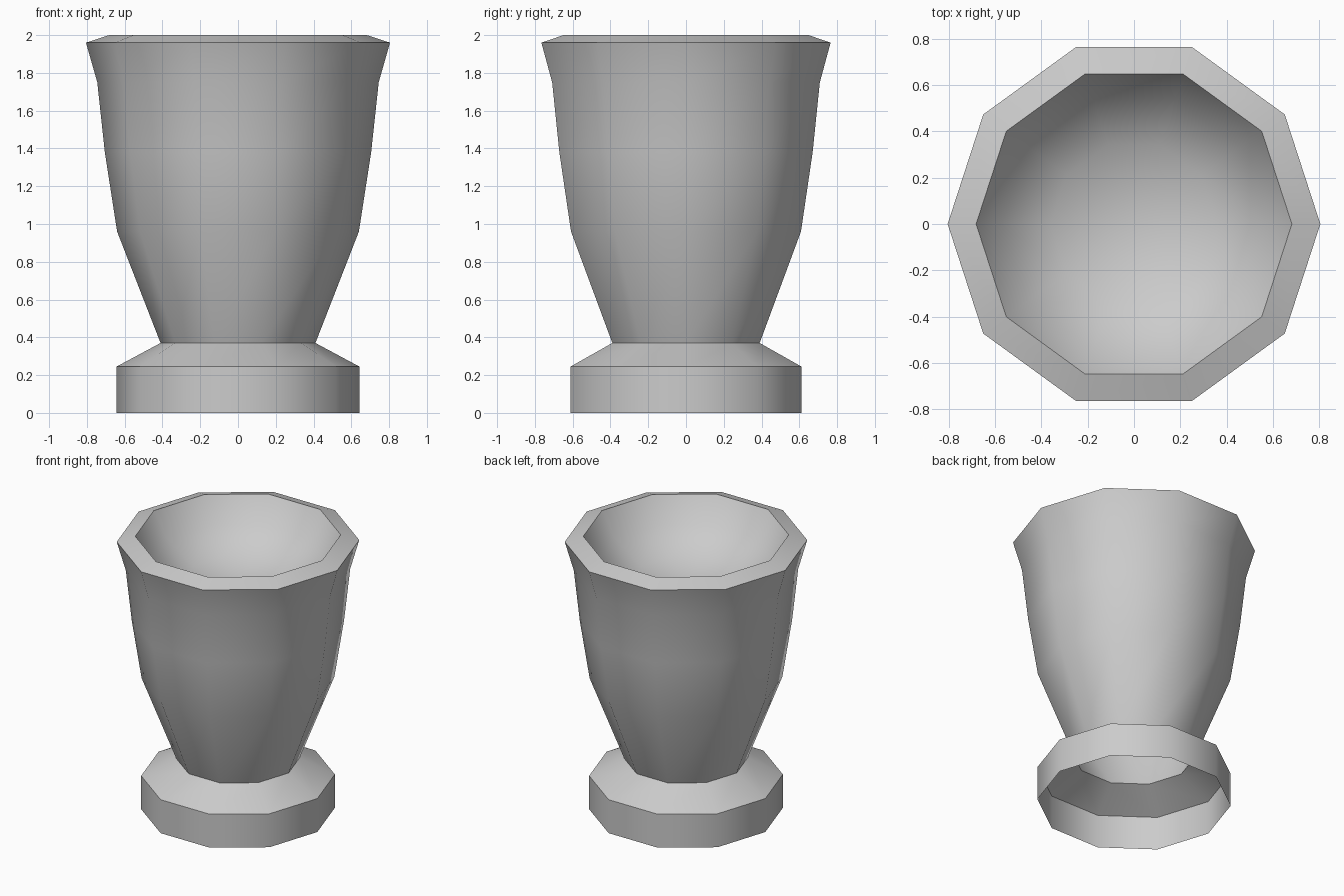
import bpy
import bmesh
from math import cos, sin, pi, radians

SIDES = 10

cube = bpy.data.objects.get("Cube")
if cube:
    bpy.data.objects.remove(cube, do_unlink=True)

# Plain grey material
grey = bpy.data.materials.new("plain_grey")
grey.use_nodes = True
color = (0.6, 0.6, 0.6, 1.0)
grey.diffuse_color = color
shader = next(n for n in grey.node_tree.nodes if n.type == 'BSDF_PRINCIPLED')
shader.inputs["Base Color"].default_value = color
shader.inputs["Roughness"].default_value = 0.8


def turned_part(name, profile):
    """Revolve (radius, height) points; a radius of zero closes to a pole."""
    bm = bmesh.new()
    rings = []
    for r, z in profile:
        if r == 0:
            rings.append([bm.verts.new((0, 0, z))] * SIDES)
        else:
            rings.append([bm.verts.new((r * cos(2 * pi * i / SIDES),
                                        r * sin(2 * pi * i / SIDES), z))
                          for i in range(SIDES)])
    for low, high in zip(rings, rings[1:]):
        for i in range(SIDES):
            j = (i + 1) % SIDES
            corners = [low[i], low[j], high[j], high[i]]
            bm.faces.new(list(dict.fromkeys(corners)))
    mesh = bpy.data.meshes.new(name)
    bm.to_mesh(mesh)
    bm.free()
    mesh.materials.append(grey)
    obj = bpy.data.objects.new(name, mesh)
    bpy.context.collection.objects.link(obj)
    bpy.ops.object.select_all(action='DESELECT')
    obj.select_set(True)
    bpy.context.view_layer.objects.active = obj
    bpy.ops.object.shade_smooth_by_angle(angle=radians(45))
    return obj


# Hollow foot, open underneath
turned_part("foot", [(0.643, 0), (0.643, 0.245), (0.41, 0.37)])

# Flared cup wall, bevelled rim and inner bowl
turned_part("cup", [(0.41, 0.37), (0.64, 0.96), (0.705, 1.38), (0.745, 1.75),
                    (0.805, 1.96), (0.682, 2.0),
                    (0.57, 1.82), (0.36, 1.68), (0, 1.61)])
